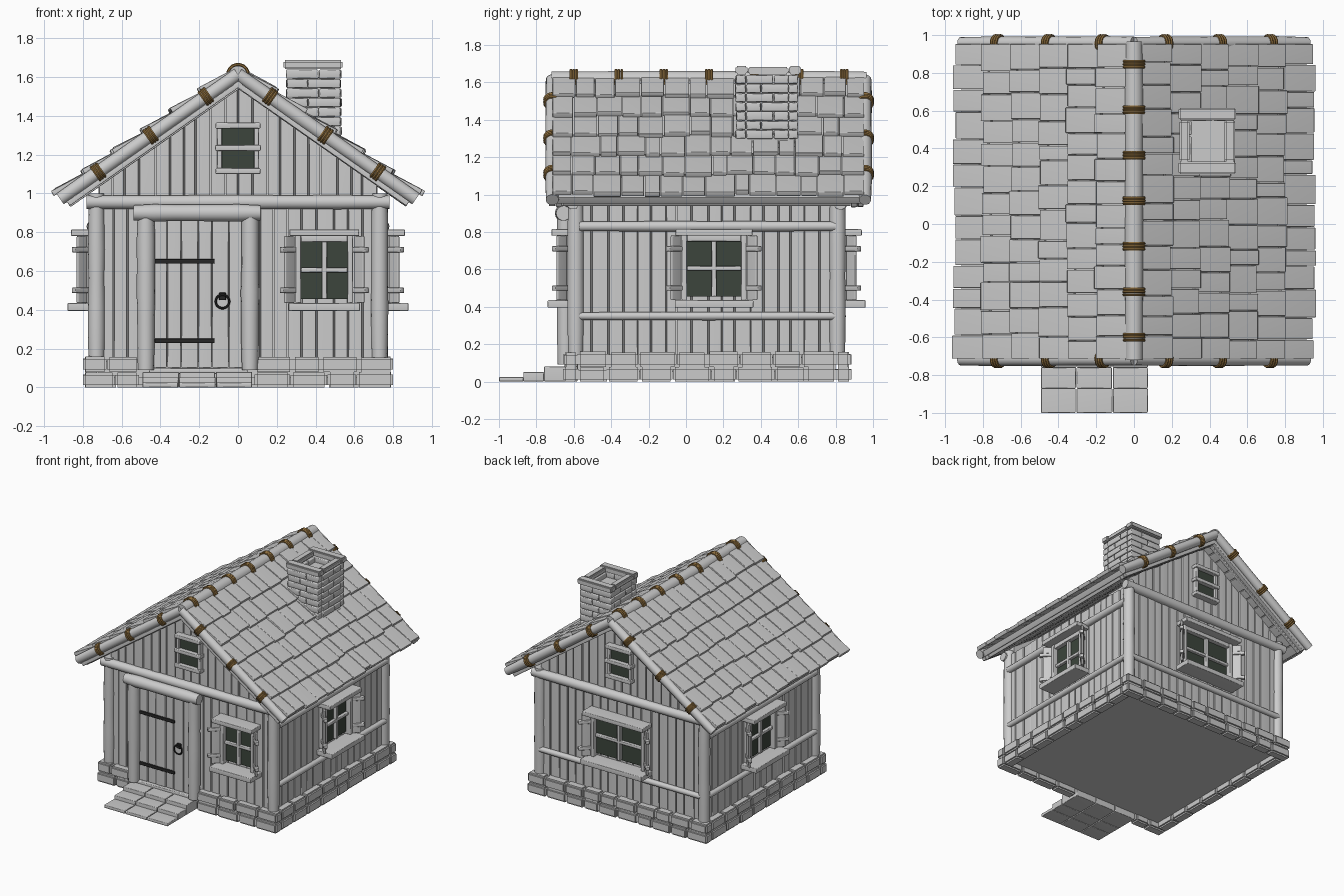
import bpy, bmesh, math, random
from mathutils import Matrix, Vector

random.seed(4)
R = random.uniform
cube = bpy.data.objects.get("Cube")
if cube:
    bpy.data.objects.remove(cube, do_unlink=True)


def material(name, rgb):
    m = bpy.data.materials.new(name)
    m.use_nodes = True
    m.diffuse_color = (*rgb, 1)
    bsdf = m.node_tree.nodes["Principled BSDF"]
    bsdf.inputs["Base Color"].default_value = (*rgb, 1)
    bsdf.inputs["Roughness"].default_value = 0.8
    return m


GREY = material("pale grey", (0.6, 0.6, 0.6))
GLASS = material("dark glass", (0.045, 0.06, 0.045))
IRON = material("black iron", (0.02, 0.02, 0.02))
ROPE = material("brown rope", (0.26, 0.15, 0.045))


def shade(obj, mat):
    obj.data.materials.append(mat)
    bpy.ops.object.select_all(action='DESELECT')
    obj.select_set(True)
    bpy.context.view_layer.objects.active = obj
    bpy.ops.object.shade_smooth_by_angle(angle=math.radians(50))


def finish(bm, name, mat=GREY, bevel=0, segments=1):
    if bevel:
        bmesh.ops.bevel(bm, geom=bm.edges[:], offset=bevel, segments=segments,
                        affect='EDGES', clamp_overlap=True)
    bmesh.ops.recalc_face_normals(bm, faces=bm.faces[:])
    me = bpy.data.meshes.new(name)
    bm.to_mesh(me)
    bm.free()
    obj = bpy.data.objects.new(name, me)
    bpy.context.collection.objects.link(obj)
    shade(obj, mat)
    if bevel:
        obj.modifiers.new("flat faces", 'WEIGHTED_NORMAL').keep_sharp = True


def box(bm, x, y, z, M=Matrix()):
    """Box from three (low, high) ranges."""
    size = Matrix.Diagonal((x[1] - x[0], y[1] - y[0], z[1] - z[0], 1))
    mid = Vector((sum(x) / 2, sum(y) / 2, sum(z) / 2))
    return bmesh.ops.create_cube(bm, size=1, matrix=M @ Matrix.Translation(mid) @ size)['verts']


def log(name, a, b, r, sides=14, rings=7):
    """Slightly uneven round timber from a to b."""
    a, b = Vector(a), Vector(b)
    turn = (b - a).to_track_quat('Z', 'Y')
    bm, loops = bmesh.new(), []
    for i in range(rings):
        rr = r * R(0.95, 1.05) * (0.94 if i in (0, rings - 1) else 1)
        c = a.lerp(b, i / (rings - 1))
        loops.append([bm.verts.new(c + turn @ Vector((rr * math.cos(t), rr * math.sin(t), 0)))
                      for t in (math.tau * k / sides for k in range(sides))])
    for p, q in zip(loops, loops[1:]):
        for k in range(sides):
            n = (k + 1) % sides
            bm.faces.new((p[k], p[n], q[n], q[k]))
    bm.faces.new(loops[0])
    bm.faces.new(loops[-1])
    finish(bm, name)


def torus(name, pos, axis, r, minor, mat):
    bpy.ops.mesh.primitive_torus_add(major_radius=r, minor_radius=minor, major_segments=18,
                                     minor_segments=6, location=pos,
                                     rotation=Vector(axis).to_track_quat('Z', 'Y').to_euler())
    obj = bpy.context.object
    obj.name = name
    shade(obj, mat)


def binding(pos, axis, r):
    for k in (-1, 0, 1):
        torus("rope_binding", Vector(pos) + Vector(axis) * k * 0.015, axis, r, 0.0085, ROPE)


def splits(a, b, width, jitter=0.15):
    """Uneven divisions of a run."""
    n = max(1, round((b - a) / width))
    step = (b - a) / n
    cuts = [a] + [a + step * (i + R(-jitter, jitter)) for i in range(1, n)] + [b]
    return list(zip(cuts, cuts[1:]))


# Walls: each frame has its outward direction along local -y
X, FRONT, BACK, MID = 0.74, -0.60, 0.82, 0.11
APEX, SLOPE = 1.614, math.radians(35)
roof_under = lambda x: APEX - math.tan(SLOPE) * abs(x) - 0.07


def frame(x, y, deg):
    return Matrix.Translation((x, y, 0)) @ Matrix.Rotation(math.radians(deg), 4, 'Z')


front, back = frame(0, FRONT, 0), frame(0, BACK, 180)
left, right = frame(X, MID, 90), frame(-X, MID, -90)

bm = bmesh.new()
box(bm, (-X + .02, X - .02), (FRONT + .02, BACK - .02), (.05, .96))
finish(bm, "wall_core")
bm = bmesh.new()
for y0, y1 in ((FRONT + .02, FRONT + .05), (BACK - .05, BACK - .02)):
    ring = [[bm.verts.new((x, y, z)) for x, z in ((-.72, .9), (.72, .9), (.72, roof_under(.72)),
             (0, roof_under(0)), (-.72, roof_under(.72)))] for y in (y0, y1)]
    bm.faces.new(ring[0])
    bm.faces.new(ring[1])
    for k in range(5):
        n = (k + 1) % 5
        bm.faces.new((ring[0][k], ring[0][n], ring[1][n], ring[1][k]))
finish(bm, "gable_core")

bm = bmesh.new()
for M, half in ((front, .71), (back, .71), (left, .68), (right, .68)):
    for a, b in splits(-half, half, 0.075):
        box(bm, (a + .003, b - .003), (R(-.004, .004), .03), (.13, .97), M)
for M in (front, back):
    for a, b in splits(-.72, 0, 0.07) + splits(0, .72, 0.07):
        vs = box(bm, (a + .003, b - .003), (R(-.002, .005), .03), (.94, 2), M)
        for v in vs:
            if v.co.z > 1.5:
                v.co.z = roof_under(v.co.x) + .02
finish(bm, "wall_planks", bevel=.003)

# Timber frame
for s in (-1, 1):
    for y in (FRONT + .01, BACK - .01):
        log("corner_post", (s * .73, y, .13), (s * .73, y, 1.0), .043)
    for z, r in ((.83, .028), (.35, .022)):
        log("side_rail", (s * .752, -.57, z), (s * .752, .80, z), r)
for y in (FRONT - .005, BACK + .005):
    log("gable_beam", (-.78, y, .955), (.78, y, .955), .037)
log("back_rail", (-.72, BACK + .012, .35), (.72, BACK + .012, .35), .022)

# Stone footing, open at the doorway
bm = bmesh.new()
for z0, z1 in ((0, .08), (.079, .16)):
    runs = [(frame(0, -.66, 0), -.8, -.51), (frame(0, -.66, 0), .085, .8),
            (frame(0, .885, 180), -.8, .8),
            (frame(.8, MID, 90), -.69, .695), (frame(-.8, MID, -90), -.695, .69)]
    for M, a, b in runs:
        for p, q in splits(a, b, 0.165):
            box(bm, (p + .001, q - .001), (R(0, .007), .085), (z0, z1 - R(0, .005)), M)
finish(bm, "footing_stones", bevel=.012, segments=2)

# Steps
bm = bmesh.new()
for y0, y1, h in ((-1, -.87, .025), (-.87, -.76, .052), (-.76, -.58, .08)):
    for a, b in splits(-.495, .075, .19, .02):
        box(bm, (a + .002, b - .002), (y0, y1), (0, h))
finish(bm, "door_steps", bevel=.004)

# Door
bm = bmesh.new()
for a, b in splits(-.45, .04, .08):
    box(bm, (a + .002, b - .002), (-.63 + R(0, .004), -.59), (.1, .87))
finish(bm, "door_planks", bevel=.004)
bm = bmesh.new()
box(bm, (-.46, .05), (-.65, -.58), (.07, .10))
finish(bm, "door_sill", bevel=.005)
for x in (-.475, .062):
    log("door_post", (x, -.645, .09), (x, -.645, .89), .046)
log("door_lintel", (-.54, -.655, .9), (.115, -.655, .9), .044)
bm = bmesh.new()
for z in (.24, .65):
    box(bm, (-.43, -.12), (-.641, -.625), (z - .012, z + .012))
box(bm, (-.098, -.062), (-.645, -.625), (.45, .488))
finish(bm, "door_ironwork", IRON, .003)
torus("door_ring", (-.08, -.648, .443), (0, 1, 0), .035, .006, IRON)


# Windows with half-open shutters
def window(name, M, w):
    h, z0, z1 = w / 2, .455, .755
    bm = bmesh.new()
    box(bm, (-h, h), (-.015, -.006), (z0, z1), M)
    finish(bm, name + "_glass", GLASS)
    bm = bmesh.new()
    for s in (-1, 1):
        edge = sorted((s * h, s * (h + .028)))
        box(bm, edge, (-.055, .01), (z0 - .02, z1 + .03), M)
    box(bm, (-.013, .013), (-.04, -.005), (z0, z1), M)
    box(bm, (-h, h), (-.038, -.005), (.593, .617), M)
    box(bm, (-h, h), (-.05, 0), (z1 - .005, z1 + .03), M)
    box(bm, (-h - .06, h + .06), (-.12, 0), (z1 + .025, z1 + .06), M)
    box(bm, (-h - .065, h + .065), (-.14, 0), (z0 - .06, z0 - .02), M)
    for s in (-1, 1):
        S = M @ Matrix.Translation((s * (h + .06), -.065, 0)) @ Matrix.Rotation(-s * math.pi / 4, 4, 'Z')
        box(bm, (-.034, .034), (-.008, .008), (z0 - .02, z1 + .025), S)
        for z in (.50, .71):
            box(bm, (-.06, .06), (-.017, .014), (z - .014, z + .014), S)
    finish(bm, name + "_frame", bevel=.004)


window("front_window", front @ Matrix.Translation((.445, 0, 0)), .24)
window("left_window", left @ Matrix.Translation((.04, 0, 0)), .29)
window("right_window", right @ Matrix.Translation((-.04, 0, 0)), .29)
window("back_window", back, .42)
for M in (front, back):
    bm = bmesh.new()
    box(bm, (-.085, .085), (-.015, -.006), (1.12, 1.34), M)
    finish(bm, "attic_glass", GLASS)
    bm = bmesh.new()
    for s in (-1, 1):
        box(bm, sorted((s * .082, s * .108)), (-.035, .01), (1.12, 1.34), M)
    for z, half in ((1.115, .115), (1.235, .118), (1.35, .115)):
        box(bm, (-half, half), (-.05, .01), (z - .015, z + .015), M)
    finish(bm, "attic_frame", bevel=.004)

# Roof: local x runs down the slope, local z is its normal
for s in (-1, 1):
    u = Vector((s * math.cos(SLOPE), 0, -math.sin(SLOPE)))
    n = Vector((s * math.sin(SLOPE), 0, math.cos(SLOPE)))
    M = Matrix((u, (0, s, 0), n)).transposed().to_4x4()
    M.translation = (0, 0, APEX)
    ys = lambda a, b: tuple(sorted((s * a, s * b)))
    bm = bmesh.new()
    box(bm, (.0, 1.11), ys(-.72, .95), (-.034, .01), M)
    for a, b in splits(0, 1.10, .09):
        box(bm, (a + .003, b - .003), ys(-.66, .88), (-.06 + R(0, .008), -.03), M)
    for y0, y1 in ((-.735, -.66), (.88, .95)):
        for a, b in splits(y0, y1, .036):
            box(bm, (0, 1.10), ys(a + .002, b - .002), (-.066 + R(0, .01), -.03), M)
    finish(bm, "roof_boards", bevel=.003)
    bm = bmesh.new()
    for row in range(6):
        low = (.172 + .15 * row) / math.cos(SLOPE)
        for a, b in splits(-.715, .955, R(.115, .13), .2):
            T = M @ Matrix.Translation((low + R(-.012, .012), 0, .045)) @ Matrix.Rotation(R(-.145, -.115), 4, 'Y')
            box(bm, (max(-.21, -low - .02), 0), ys(a + .002, b - .002), (-.014, .014 + R(-.003, .003)), T)
    finish(bm, "roof_shingles", bevel=.003)
    for y in (-.715, .957):
        log("barge_log", M @ Vector((0, s * y, 0)), M @ Vector((1.12, s * y, 0)), .036)
        for x in (.165, .45, .72):
            binding(M @ Vector((x / math.cos(SLOPE), s * y, 0)), u, .04)
log("ridge_log", (0, -.72, 1.612), (0, .965, 1.612), .05)
for k in range(7):
    binding((0, -.6 + .241 * k, 1.612), (0, 1, 0), .053)

# Chimney
bm = bmesh.new()
box(bm, (.28, .50), (.30, .57), (1.15, 1.6))
finish(bm, "chimney_core")
bm = bmesh.new()
x0, x1, y0, y1 = .25, .53, .27, .60
for row in range(9):
    z = (1.2 + .049 * row, 1.247 + .049 * row)
    cut = .4 if row % 2 else .6
    xm, ym = x0 + (x1 - x0) * cut, y0 + (y1 - y0) * cut
    for a, b in ((x0, xm), (xm, x1)):
        for p, q in ((y0, y0 + .05), (y1 - .05, y1)):
            box(bm, (a + .002 - R(0, .006), b - .002), (p - R(0, .006), q), z)
    for a, b in ((y0 + .05, ym), (ym, y1 - .05)):
        for p, q in ((x0, x0 + .05), (x1 - .05, x1)):
            box(bm, (p, q + R(0, .006)), (a + .002, b - .002), z)
finish(bm, "chimney_bricks", bevel=.006)
bm = bmesh.new()
for p, q in ((.265, .33), (.55, .615)):
    box(bm, (.235, .54), (p, q), (1.642, 1.687))
for p, q in ((.24, .295), (.48, .535)):
    box(bm, (p, q), (.332, .548), (1.642, 1.683))
finish(bm, "chimney_cap", bevel=.008, segments=2)
